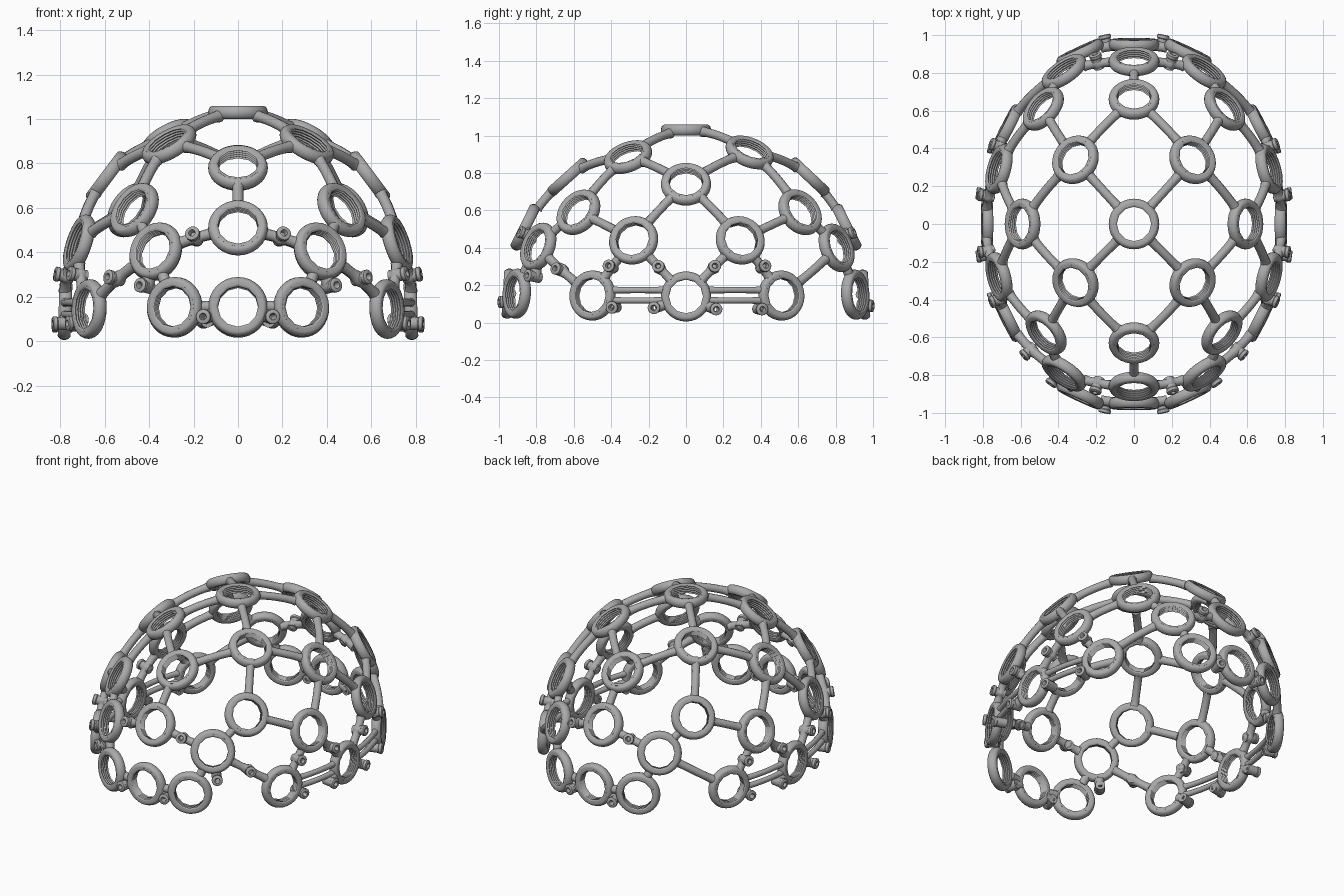
import bpy, bmesh, math
from mathutils import Vector

if "Cube" in bpy.data.objects:
    bpy.data.objects.remove(bpy.data.objects["Cube"], do_unlink=True)

grey = bpy.data.materials.new("mid_grey")
grey.use_nodes = True
grey.diffuse_color = (0.4, 0.4, 0.4, 1)
grey.node_tree.nodes["Principled BSDF"].inputs["Base Color"].default_value = (0.4, 0.4, 0.4, 1)

CENTRE = Vector((0, 0, 0.1))
AXES = Vector((0.775, 0.945, 0.93))


def outward(p):
    """Normal of the dome at a point."""
    d = p - CENTRE
    return Vector([d[i] / AXES[i] ** 2 for i in range(3)]).normalized()


def finish(obj, angle):
    obj.data.materials.append(grey)
    bpy.ops.object.select_all(action='DESELECT')
    obj.select_set(True)
    bpy.context.view_layer.objects.active = obj
    bpy.ops.object.shade_smooth_by_angle(angle=math.radians(angle))


def lathe(name, profile, sides, angle):
    """Spin a closed (radius, height) profile about z."""
    bm = bmesh.new()
    loops = []
    for k in range(sides):
        a = 2 * math.pi * k / sides
        loops.append([bm.verts.new((r * math.cos(a), r * math.sin(a), h)) for r, h in profile])
    n = len(profile)
    for k in range(sides):
        A, B = loops[k], loops[(k + 1) % sides]
        for i in range(n):
            bm.faces.new((A[i], B[i], B[(i + 1) % n], A[(i + 1) % n]))
    bmesh.ops.recalc_face_normals(bm, faces=bm.faces)
    mesh = bpy.data.meshes.new(name)
    bm.to_mesh(mesh)
    bm.free()
    obj = bpy.data.objects.new(name, mesh)
    bpy.context.collection.objects.link(obj)
    finish(obj, angle)
    return obj


def place(source, name, p, n):
    obj = bpy.data.objects.new(name, source.data)
    bpy.context.collection.objects.link(obj)
    obj.location = p
    obj.rotation_euler = n.to_track_quat('Z', 'Y').to_euler()


def tube(name, points, radius, flare=1.0, middle=1.0):
    """Round rod through points, flared at the ends or thickened in the middle."""
    cu = bpy.data.curves.new(name, 'CURVE')
    cu.dimensions = '3D'
    cu.bevel_depth = radius
    cu.bevel_resolution = 4
    cu.use_fill_caps = True
    sp = cu.splines.new('POLY')
    sp.points.add(len(points) - 1)
    for i, p in enumerate(points):
        sp.points[i].co = (*p, 1)
        t = abs(2 * i / (len(points) - 1) - 1)
        sp.points[i].radius = 1 + (flare - 1) * t ** 6 + (middle - 1) * max(0, 1 - 3 * t)
    tmp = bpy.data.objects.new(name, cu)
    bpy.context.collection.objects.link(tmp)
    dg = bpy.context.evaluated_depsgraph_get()
    mesh = bpy.data.meshes.new_from_object(tmp.evaluated_get(dg))
    bpy.data.objects.remove(tmp, do_unlink=True)
    # Weld the caps and make the normals face out
    bm = bmesh.new()
    bm.from_mesh(mesh)
    bmesh.ops.remove_doubles(bm, verts=bm.verts, dist=0.0001)
    bmesh.ops.recalc_face_normals(bm, faces=bm.faces)
    bm.to_mesh(mesh)
    bm.free()
    obj = bpy.data.objects.new(name, mesh)
    bpy.context.collection.objects.link(obj)
    mesh.materials.clear()
    finish(obj, 60)


# Holder positions on the +x half; the -x half is mirrored
HOLDERS = {
    "crown": (0, 0, 1.03),
    "upper_front": (0.31, -0.31, 0.885), "upper_back": (0.31, 0.34, 0.91),
    "mid_front": (0, -0.63, 0.78), "mid_back": (0, 0.66, 0.78),
    "upper_side": (0.59, 0, 0.74),
    "corner_front": (0.465, -0.575, 0.59), "corner_back": (0.48, 0.61, 0.59),
    "side_front": (0.715, -0.28, 0.44), "side_back": (0.715, 0.29, 0.44),
    "brow": (0, -0.86, 0.51), "nape": (0, 0.86, 0.51),
    "temple_front": (0.37, -0.79, 0.405), "temple_back": (0.37, 0.805, 0.4),
    "rim_front": (0, -0.95, 0.155), "rim_back": (0, 0.95, 0.15),
    "rim_front_side": (0.285, -0.905, 0.155), "rim_back_side": (0.285, 0.905, 0.15),
    "ear_front": (0.67, -0.5, 0.145), "ear": (0.778, 0, 0.14), "ear_back": (0.67, 0.51, 0.145),
}
PLAIN = ["crown upper_front", "crown upper_back", "upper_front mid_front", "upper_back mid_back",
         "upper_front upper_side", "upper_back upper_side", "upper_front corner_front",
         "upper_back corner_back", "upper_side side_front", "upper_side side_back",
         "corner_front side_front", "corner_back side_back", "corner_front temple_front",
         "corner_back temple_back", "mid_front brow", "mid_back nape", "temple_back ear_back"]
BOLTED = ["brow temple_front", "nape temple_back", "temple_front ear_front",
          "side_front ear_front", "side_front ear", "side_back ear", "side_back ear_back"]
# Bolts that sit beside the rims of the lowest holders
RIM_BOLTS = [(0.145, -0.945, 0.11), (0.145, 0.945, 0.09), (0.41, -0.805, 0.245),
             (0.778, -0.165, 0.08), (0.778, 0.155, 0.073),
             (0.715, -0.38, 0.082), (0.715, 0.39, 0.073)]

# Master holder: rounded outer wall, threaded faceted bore
upper_wall = [(0.104, 0.028), (0.117, 0.029), (0.124, 0.025), (0.13, 0.017), (0.134, 0.006)]
holder = lathe("holder", upper_wall + [(r, -h) for r, h in reversed(upper_wall)], 32, 40)
thread = [(0.108, 0.0285), (0.108, -0.0285), (0.1, -0.0285)]
for i in range(9):
    thread.append((0.091 if i % 2 == 0 else 0.097, -0.024 + 0.006 * i))
thread.append((0.1, 0.0285))
bore = lathe("threaded_bore", thread, 12, 25)
bolt = lathe("bolt", [(0.013, -0.04), (0.029, -0.04), (0.029, 0.022), (0.033, 0.026),
                      (0.033, 0.042), (0.028, 0.046), (0.016, 0.046), (0.013, 0.04)], 16, 40)


def side_sets(*points):
    """Yield the points, then their mirror image unless it is the same."""
    pts = [Vector(p) for p in points]
    yield "left", pts
    if any(p.x for p in pts):
        yield "right", [Vector((-p.x, p.y, p.z)) for p in pts]


def put_bolt(name, p):
    n = outward(p)
    place(bolt, name, p + n * 0.012, n)


# Holders
for name, co in HOLDERS.items():
    for side, (p,) in side_sets(co):
        place(holder, f"{name}_holder_{side}", p, outward(p))
        place(bore, f"{name}_bore_{side}", p, outward(p))


def arc(a, b, inset):
    """Curved path between two holders, starting at their rims."""
    d = (b - a).length
    n = outward((a + b) / 2)
    path = []
    for i in range(17):
        t = inset / d + (1 - 2 * inset / d) * i / 16
        path.append(a.lerp(b, t) + n * (d * d / 2 / 0.95) * t * (1 - t))
    return path


# Curved struts, some with a bolted clamp in the middle
for pair in PLAIN + BOLTED:
    first, second = pair.split()
    for side, (a, b) in side_sets(HOLDERS[first], HOLDERS[second]):
        path = arc(a, b, 0.117)
        clamped = pair in BOLTED
        tube(f"strut_{first}_{second}_{side}", path, 0.024, 1.2, 1.5 if clamped else 1)
        if clamped:
            put_bolt(f"bolt_{first}_{second}_{side}", path[8])

# Short links between touching holders
for pair in ["rim_front rim_front_side", "rim_back rim_back_side",
             "temple_front rim_front_side", "temple_back rim_back_side"]:
    first, second = pair.split()
    for side, (a, b) in side_sets(HOLDERS[first], HOLDERS[second]):
        tube(f"link_{first}_{second}_{side}", arc(a, b, 0.112), 0.026)

# Bolts around the rim, each with a lug to its holder
for i, co in enumerate(RIM_BOLTS):
    near = min(HOLDERS.values(), key=lambda h: (Vector(h) - Vector(co)).length)
    for side, (p, h) in side_sets(co, near):
        put_bolt(f"rim_bolt_{i}_{side}", p)
        tube(f"rim_lug_{i}_{side}", [p, p + (h - p).normalized() * 0.05], 0.03)

# Twin rods along each side
for end in ("ear_front", "ear_back"):
    for level, z in (("upper", 0.172), ("lower", 0.118)):
        a, b = Vector(HOLDERS["ear"]), Vector(HOLDERS[end])
        a.z = b.z = z
        for side, (p, q) in side_sets(a, b):
            tube(f"{level}_rod_{end}_{side}", arc(p, q, 0.12), 0.017, 1.2)

# Remove the masters
for master in (holder, bore, bolt):
    bpy.data.objects.remove(master, do_unlink=True)
